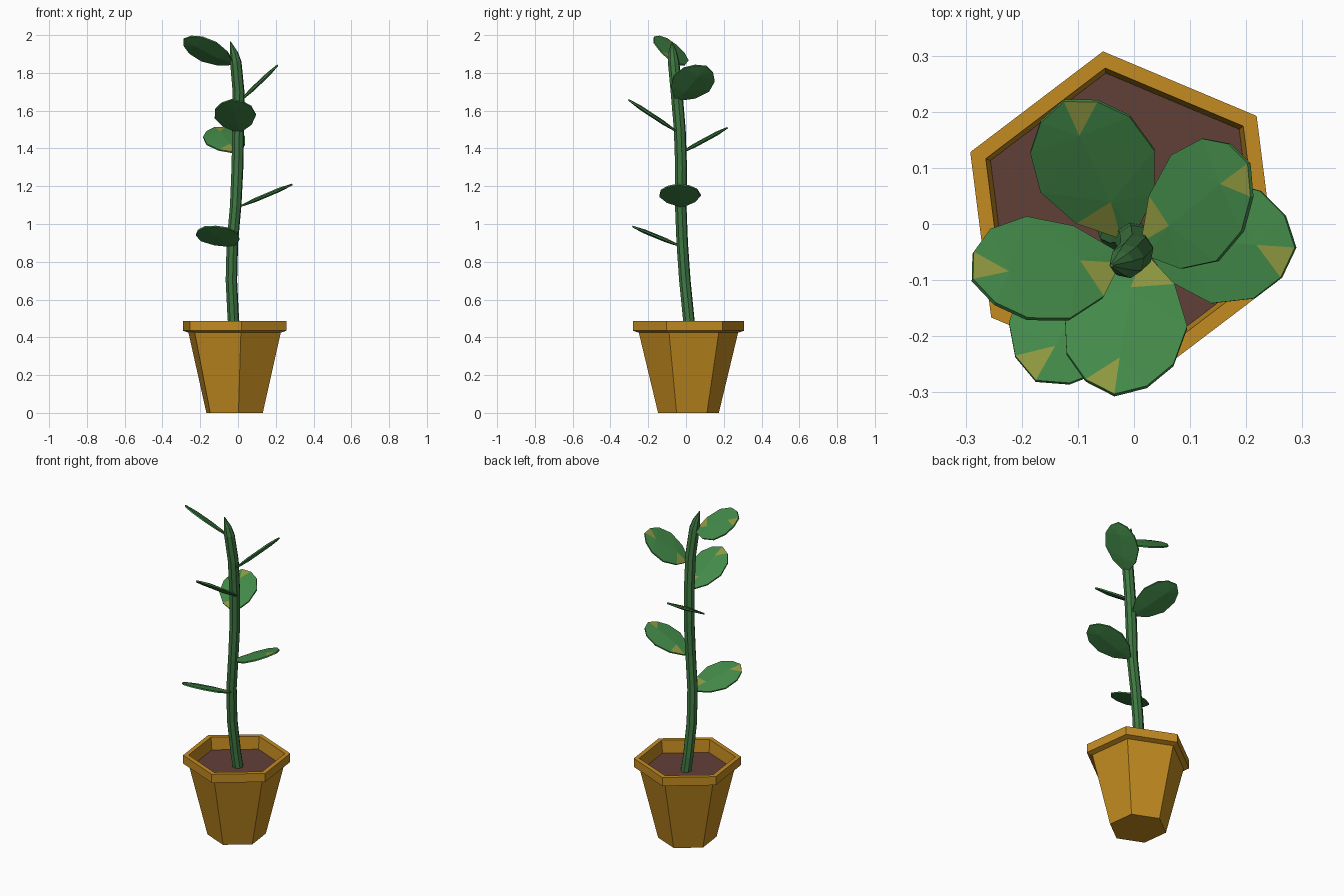
import bpy, bmesh, math
from mathutils import Vector

if "Cube" in bpy.data.objects:
    bpy.data.objects.remove(bpy.data.objects["Cube"])


def material(name, rgb):
    m = bpy.data.materials.new(name)
    m.diffuse_color = (*rgb, 1)
    m.use_nodes = True
    m.node_tree.nodes["Principled BSDF"].inputs["Base Color"].default_value = m.diffuse_color
    return m


CLAY = material("clay", (0.55, 0.26, 0.015))
SOIL = material("soil", (0.12, 0.05, 0.04))
STEM = material("stem_green", (0.05, 0.19, 0.055))
LEAF = material("leaf_green", (0.055, 0.25, 0.065))
OLIVE = material("leaf_olive", (0.27, 0.31, 0.05))


def finish(bm, name, *mats):
    bmesh.ops.recalc_face_normals(bm, faces=bm.faces[:])
    me = bpy.data.meshes.new(name)
    bm.to_mesh(me)
    bm.free()
    for m in mats:
        me.materials.append(m)
    ob = bpy.data.objects.new(name, me)
    bpy.context.collection.objects.link(ob)
    return ob


def loft(name, rings, sides, phase, mat):
    """Join horizontal polygon rings (x, y, z, radius) and cap both ends."""
    bm = bmesh.new()
    loops = []
    for x, y, z, r in rings:
        angles = [phase + math.tau * i / sides for i in range(sides)]
        loops.append([bm.verts.new((x + r * math.cos(a), y + r * math.sin(a), z))
                      for a in angles])
    for lo, hi in zip(loops, loops[1:]):
        for i in range(sides):
            j = (i + 1) % sides
            bm.faces.new((lo[i], lo[j], hi[j], hi[i]))
    bm.faces.new(loops[0][::-1])
    bm.faces.new(loops[-1])
    return finish(bm, name, mat)


# Half outline of a leaf: distance along it, half width
OUTLINE = [(0.0, 0.014), (0.2, 0.076), (0.48, 0.11), (0.75, 0.096), (0.92, 0.055)]


def leaf(name, base, tip, normal):
    base, tip = Vector(base), Vector(tip)
    along = tip - base
    left = Vector(normal).cross(along).normalized()
    up = along.cross(left).normalized()
    bm = bmesh.new()

    def vert(u, v, h):
        return bm.verts.new(base + along * u + left * v + up * h)

    rims = []
    for h in (1, -1):
        sides = [[vert(u, s * w, h * 0.004) for u, w in OUTLINE] for s in (1, -1)]
        end = vert(1, 0, h * 0.004)
        r0, r1 = vert(0.27, 0, h * 0.011), vert(0.76, 0, h * 0.011)
        for k, e in enumerate(sides):
            tris = [(e[0], e[1], r0), (e[1], e[2], r0), (r0, e[2], r1),
                    (e[2], e[3], r1), (e[3], e[4], r1), (e[4], end, r1)]
            for i, t in enumerate(tris):
                f = bm.faces.new(t)
                # Olive patches on the upper face only
                if h == 1 and (i, k) in ((0, 0), (5, 1)):
                    f.material_index = 1
        bm.faces.new((sides[0][0], sides[1][0], r0))
        rims.append(sides[0] + [end] + sides[1][::-1])
    # Thin edge around the leaf
    n = len(rims[0])
    for i in range(n):
        j = (i + 1) % n
        bm.faces.new((rims[0][i], rims[0][j], rims[1][j], rims[1][i]))
    return finish(bm, name, LEAF, OLIVE)


# Six-sided pot with rim, and the soil inside
PX, PY, TURN = -0.018, 0.013, math.radians(37.2)
pot_profile = [(0.0, 0.162), (0.425, 0.265), (0.435, 0.297), (0.487, 0.297),
               (0.487, 0.267), (0.40, 0.257)]
loft("pot", [(PX, PY, z, r) for z, r in pot_profile], 6, TURN, CLAY)
loft("soil", [(PX, PY, z, 0.258) for z in (0.402, 0.412)], 6, TURN, SOIL)

# Curving stem with a pointed tip
loft("stem", [(-0.015, 0.022, 0.405, 0.031), (-0.025, 0.014, 0.50, 0.031),
              (-0.035, -0.006, 0.70, 0.031), (-0.03, -0.02, 0.90, 0.031),
              (-0.012, -0.028, 1.10, 0.031), (-0.003, -0.026, 1.30, 0.032),
              (0.001, -0.033, 1.50, 0.032), (0.003, -0.050, 1.70, 0.032),
              (-0.012, -0.066, 1.86, 0.031), (-0.022, -0.070, 1.91, 0.022),
              (-0.040, -0.074, 1.965, 0.003)], 8, 0.2, STEM)

# Leaves, top to bottom: base, tip, facing
LEAVES = [
    ((-0.03, -0.06, 1.85), (-0.288, -0.10, 1.98), (0.38, 0.70, 1)),
    ((0.02, -0.045, 1.66), (0.205, 0.108, 1.835), (-1.0, 0, 1)),
    ((0.005, -0.05, 1.49), (-0.035, -0.305, 1.658), (0, 0.69, 1)),
    ((-0.01, -0.02, 1.38), (-0.125, 0.22, 1.51), (0, -0.56, 1)),
    ((0.015, -0.022, 1.095), (0.288, -0.042, 1.21), (-0.45, 0, 1)),
    ((-0.03, -0.035, 0.885), (-0.175, -0.28, 0.985), (0, 0.43, 1)),
]
for i, data in enumerate(LEAVES, 1):
    leaf(f"leaf_{i}", *data)
